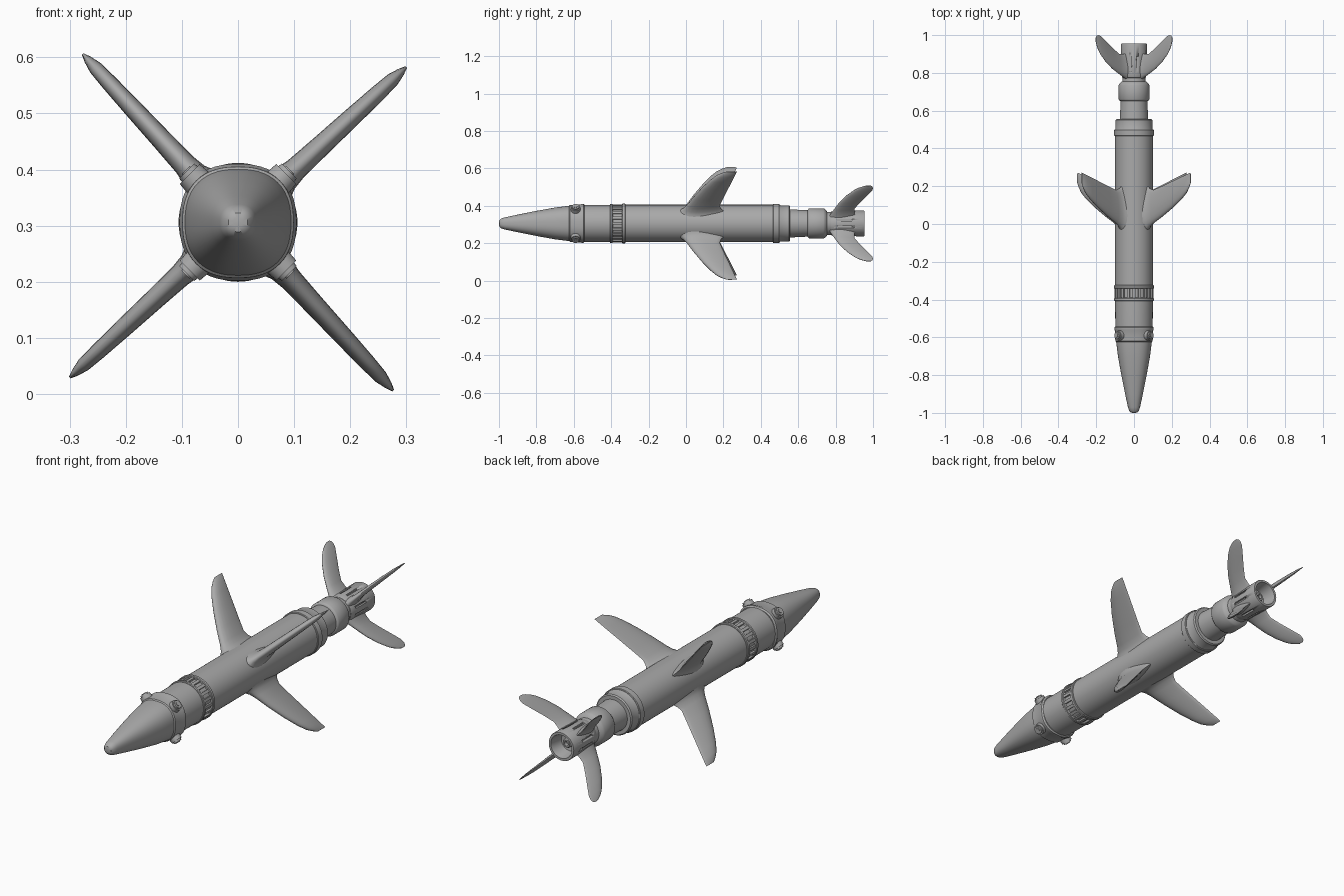
import bpy, bmesh, math
from mathutils import Matrix, Vector

cube = bpy.data.objects.get("Cube")
if cube:
    bpy.data.objects.remove(cube, do_unlink=True)

AXIS_Z = 0.306
SIDES = 64

grey = bpy.data.materials.new("mid_grey")
grey.use_nodes = True
grey.diffuse_color = (0.4, 0.4, 0.4, 1)
grey.node_tree.nodes["Principled BSDF"].inputs["Base Color"].default_value = (0.4, 0.4, 0.4, 1)


def finish(name, bm, angle=35):
    bmesh.ops.recalc_face_normals(bm, faces=bm.faces)
    mesh = bpy.data.meshes.new(name)
    bm.to_mesh(mesh)
    bm.free()
    mesh.materials.append(grey)
    obj = bpy.data.objects.new(name, mesh)
    bpy.context.collection.objects.link(obj)
    obj.location.z = AXIS_Z
    bpy.ops.object.select_all(action='DESELECT')
    obj.select_set(True)
    bpy.context.view_layer.objects.active = obj
    bpy.ops.object.shade_smooth_by_angle(angle=math.radians(angle))
    return obj


def loft(bm, rings):
    """Skin a row of equal closed loops and cap both ends."""
    loops = [[bm.verts.new(p) for p in ring] for ring in rings]
    n = len(loops[0])
    for a, b in zip(loops, loops[1:]):
        for i in range(n):
            j = (i + 1) % n
            bm.faces.new((a[i], a[j], b[j], b[i]))
    bm.faces.new(loops[0])
    bm.faces.new(loops[-1])


def section(y, r, power):
    """Round or softly squared cross-section around the long axis."""
    ring = []
    for i in range(SIDES):
        a = math.tau * i / SIDES
        c, s = math.cos(a), math.sin(a)
        k = r / (abs(c) ** power + abs(s) ** power) ** (1 / power)
        ring.append(Vector((k * c, y, k * s)))
    return ring


def turned(name, profile, power=2.0):
    bm = bmesh.new()
    loft(bm, [section(y, r, power) for y, r in profile])
    return finish(name, bm)


def spoke(angle):
    """Local x runs outward, y along the body, z sideways."""
    return Matrix.Rotation(-math.radians(angle), 4, 'Y')


def blade(name, stations, angle):
    """Tapered wing from stations of radius, leading y, trailing y, thickness."""
    bm = bmesh.new()
    rings = []
    half = 10
    for r, lead, trail, thick in stations:
        ring = []
        for i in range(2 * half):
            a = math.pi * i / half
            u = (1 - math.cos(a)) / 2
            t = thick * math.sin(a) * (1.1 - 0.65 * u) / 1.6
            ring.append(spoke(angle) @ Vector((r, lead + u * (trail - lead), t)))
        rings.append(ring)
    loft(bm, rings)
    return finish(name, bm, 50)


# Nose and its bolted collar
turned("nose_cone", [(-1, .008), (-.998, .017), (-.988, .026), (-.97, .032),
                     (-.9, .047), (-.8, .067), (-.7, .085), (-.62, .095), (-.6, .096)], 2.4)
turned("nose_collar", [(-.625, .094), (-.62, .099), (-.565, .101), (-.558, .104),
                       (-.548, .104), (-.542, .098)], 2.4)

# Main fuselage tube with recessed band and rear stepped rings
turned("fuselage", [(-.6, .096), (-.54, .099), (-.392, .1), (-.39, .094), (-.34, .094),
                    (-.335, .1), (.46, .1), (.5, .1), (.505, .097), (.55, .097),
                    (.556, .092), (.556, .075), (.6, .073), (.66, .07)])
for name, y0, y1, r in (("front_band_ring", -.407, -.392, .105),
                        ("rear_band_ring", -.342, -.324, .106),
                        ("fuselage_end_ring", .465, .5, .105)):
    b = .003
    turned(name, [(y0, r - b), (y0 + b, r), (y1 - b, r), (y1, r - b)])

# Ribs across the recessed band
bm = bmesh.new()
for i in range(20):
    m = spoke(i * 18) @ Matrix.Translation((.096, -.366, 0)) @ Matrix.Diagonal((.012, .056, .014, 1))
    bmesh.ops.create_cube(bm, size=1, matrix=m)
finish("band_ribs", bm)

# Neck collar and hollow tail tube
turned("neck_collar", [(.65, .07), (.655, .078), (.66, .081), (.735, .081), (.742, .077),
                       (.75, .07), (.755, .062), (.785, .06)])
tail = turned("tail_tube", [(.77, .055), (.775, .062), (.79, .067), (.95, .069), (.955, .067),
                            (.955, .056), (.948, .054), (.89, .045), (.885, .02)])
turned("exhaust_plug", [(.87, .022), (.91, .022), (.916, .018), (.916, .011), (.9, .01)])

# Paired slots cut in the four sides of the tail tube
bm = bmesh.new()
for quarter in range(4):
    for side in (-.018, .018):
        m = spoke(quarter * 90) @ Matrix.Translation((.067, .848, side)) @ Matrix.Diagonal((.018, .08, .01, 1))
        bmesh.ops.create_cube(bm, size=1, matrix=m)
cutter = finish("slot_cutter", bm)
cutter.hide_render = True
cutter.hide_set(True)
cut = tail.modifiers.new("slots", 'BOOLEAN')
cut.object = cutter
cut.operation = 'DIFFERENCE'
cut.solver = 'EXACT'

# Collar bolts: round boss with a raised centre
for i in range(4):
    bm = bmesh.new()
    for r, depth, out in ((.028, .035, .104), (.021, .02, .119), (.011, .012, .126)):
        m = spoke(45 + 90 * i) @ Matrix.Translation((out, -.59, 0)) @ Matrix.Rotation(math.pi / 2, 4, 'Y')
        bmesh.ops.create_cone(bm, cap_ends=True, segments=24, radius1=r, radius2=r * .9,
                              depth=depth, matrix=m)
    finish("collar_bolt_%d" % (i + 1), bm)

# Swept wings and tail fins, flared where they meet the body
WING = [(.085, -.05, .215, .085), (.1, -.03, .2, .06), (.115, -.014, .188, .047),
        (.14, .003, .18, .04), (.2, .036, .2, .036), (.28, .086, .228, .032),
        (.34, .13, .249, .028), (.375, .162, .261, .024), (.395, .19, .268, .014),
        (.408, .215, .272, .004)]
FIN = [(.055, .765, .91, .045), (.075, .775, .9, .03), (.11, .793, .9, .024),
       (.16, .82, .932, .021), (.21, .857, .968, .018), (.25, .897, .996, .014),
       (.268, .922, 1, .01), (.279, .945, .997, .006), (.286, .965, .988, .003)]
for i, corner in enumerate(("upper_left", "upper_right", "lower_right", "lower_left")):
    blade("wing_" + corner, WING, 42.7 + 90 * i)
    blade("tail_fin_" + corner, FIN, 45 + 90 * i)
